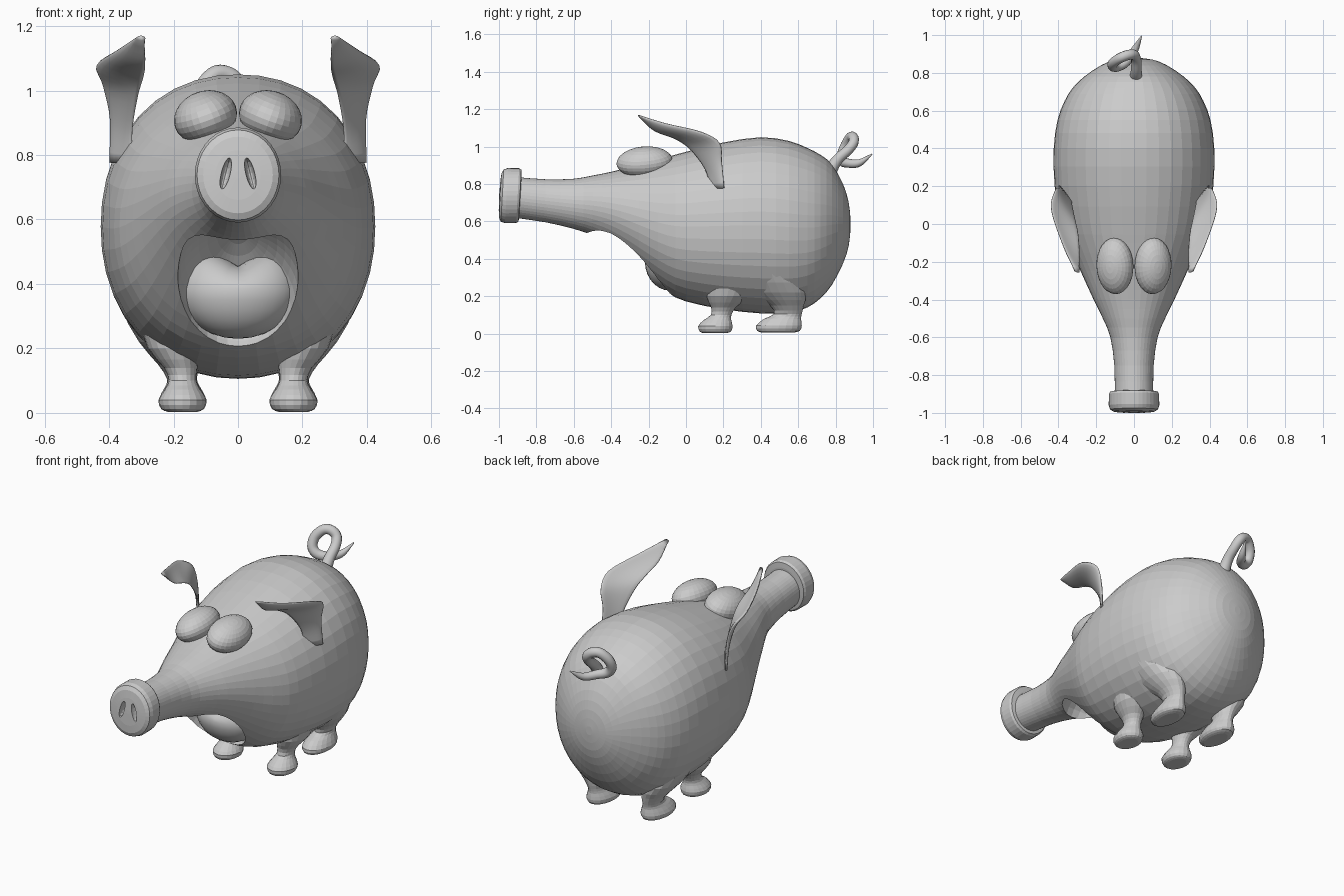
import bpy, bmesh, math
from mathutils import Vector, Matrix

if "Cube" in bpy.data.objects:
    bpy.data.objects.remove(bpy.data.objects["Cube"])


def finish(name, bm, mirror=False, smooth=False):
    bmesh.ops.recalc_face_normals(bm, faces=bm.faces)
    me = bpy.data.meshes.new(name)
    bm.to_mesh(me)
    bm.free()
    ob = bpy.data.objects.new(name, me)
    bpy.context.collection.objects.link(ob)
    if smooth:
        for p in me.polygons:
            p.use_smooth = True
    if mirror:
        ob.modifiers.new("mirror", 'MIRROR')
    return ob


def loft(name, rings, **kw):
    bm = bmesh.new()
    loops = [[bm.verts.new(p) for p in r] for r in rings]
    n = len(loops[0])
    for a, b in zip(loops, loops[1:]):
        for i in range(n):
            j = (i + 1) % n
            bm.faces.new((a[i], a[j], b[j], b[i]))
    bm.faces.new(loops[0])
    bm.faces.new(loops[-1])
    return finish(name, bm, **kw)


def spline(rows, steps):
    """Catmull-Rom through rows of numbers."""
    pts = [Vector(r) for r in rows]
    pts = [2 * pts[0] - pts[1]] + pts + [2 * pts[-1] - pts[-2]]
    out = []
    for p0, p1, p2, p3 in zip(pts, pts[1:], pts[2:], pts[3:]):
        for k in range(steps):
            t = k / steps
            out.append(0.5 * (2 * p1 + (p2 - p0) * t + (2 * p0 - 5 * p1 + 4 * p2 - p3) * t * t
                              + (3 * p1 - p0 - 3 * p2 + p3) * t ** 3))
    return out + [pts[-2]]


def ellipse(c, u, v, n, power=2.0):
    """Ellipse, or a fuller superellipse when power is above 2."""
    c, u, v = Vector(c), Vector(u), Vector(v)
    pts = []
    for i in range(n):
        a = 2 * math.pi * i / n
        s, t = math.cos(a), math.sin(a)
        k = (abs(s) ** power + abs(t) ** power) ** (-1 / power)
        pts.append(c + u * s * k + v * t * k)
    return pts


def ellipsoid(name, loc, radii, rot=None, shape=None, seg=28, **kw):
    bm = bmesh.new()
    bmesh.ops.create_uvsphere(bm, u_segments=seg, v_segments=seg // 2, radius=1)
    if shape:
        for v in bm.verts:
            shape(v.co)
    m = Matrix.Translation(loc) @ (rot or Matrix()) @ Matrix.Diagonal((*radii, 1))
    bm.transform(m)
    return finish(name, bm, **kw)


def cut(ob, cutter):
    m = ob.modifiers.new("cut", 'BOOLEAN')
    m.operation, m.solver, m.object = 'DIFFERENCE', 'EXACT', cutter
    cutter.hide_render = True
    cutter.display_type = 'WIRE'
    cutter.hide_set(True)


# Body and neck of the snout: (y, half width, top z, bottom z, cross-section power)
profile = [(-.92, .102, .838, .62, 2), (-.75, .104, .825, .595, 2), (-.6, .125, .828, .56, 2),
           (-.5, .165, .845, .525, 2), (-.4, .214, .865, .47, 2), (-.3, .26, .89, .39, 2),
           (-.2, .305, .918, .30, 2.05), (-.1, .35, .945, .22, 2.1), (0, .385, .972, .172, 2.12),
           (.2, .42, 1.022, .13, 2.15), (.4, .425, 1.05, .108, 2.15), (.55, .405, 1.03, .11, 2.15),
           (.65, .368, .992, .14, 2.15), (.72, .325, .955, .19, 2.1), (.78, .264, .905, .26, 2.05),
           (.84, .175, .80, .375, 2), (.87, .10, .70, .47, 2), (.88, .02, .61, .56, 2)]
body = loft("body", [ellipse((0, y, (t + b) / 2), (w, 0, 0), (0, 0, (t - b) / 2), 40, p)
                     for y, w, t, b, p in spline(profile, 2)])


# Open mouth, squarer toward the upper lip
def square_top(co):
    if co.y < 0:
        co.x *= 1 + .2 * co.y * co.y


tilt = Matrix.Rotation(math.radians(-38.3), 4, 'X')
cut(body, ellipsoid("mouth_cutter", (0, -.285, .40), (.19, .285, .2), tilt, square_top, seg=36))


# Tongue with a groove along its top, filling most of the mouth
def groove(co):
    if co.z > 0:
        co.z *= 1 - .55 * max(0, 1 - abs(co.x) / .7)
        co.y += .3 * co.z


ellipsoid("tongue", (0, -.085, .385), (.185, .135, .155), None, groove, smooth=True)

# Snout disc with slit nostrils
disc = [(-.885, .10), (-.888, .126), (-.90, .133), (-.96, .134), (-.982, .127),
        (-.993, .108), (-.997, .07), (-.999, .01)]
snout = loft("snout_disc", [ellipse((0, y, .738), (r, 0, 0), (0, .06 * r, r * 1.1), 36)
                            for y, r in disc])
cut(snout, ellipsoid("nostril_cutter", (.038, -1.0, .743), (.014, .04, .05),
                     Matrix.Rotation(math.radians(-14), 4, 'Y'), seg=16, mirror=True))

# Eyes
ellipsoid("eyes", (.101, -.222, .918), (.1, .15, .08),
          Matrix.Rotation(math.radians(20), 4, 'Y') @ Matrix.Rotation(math.radians(5), 4, 'X'),
          mirror=True)

# Ears: cupped leaves between an inner front edge and an outer back edge
edges = [(.33, .13, .78, .395, .205, .78), (.328, .10, .88, .392, .192, .92),
         (.31, .02, .985, .415, .18, 1.02), (.294, -.06, 1.04, .437, .08, 1.08),
         (.288, -.17, 1.083, .375, -.11, 1.125), (.295, -.25, 1.155, .305, -.255, 1.17)]
rings = []
side = Vector((1, .3, -.2)).normalized()
for e in spline(edges, 4):
    a, b = Vector(e[:3]), Vector(e[3:])
    w = (b - a).length
    ring = []
    for i in range(16):
        t = 2 * math.pi * i / 16
        s = .5 - .5 * math.cos(t)
        ring.append(a.lerp(b, s) + side * (.1 * w * 4 * s * (1 - s) + .014 * math.sin(t)))
    rings.append(ring)
loft("ears", rings, mirror=True, smooth=True)

# Legs: (x, y, z, half width, half depth), toes toward the front
front = [(.172, .155, .003, .045, .065), (.172, .157, .012, .066, .084), (.172, .157, .04, .075, .092),
         (.172, .168, .072, .056, .074), (.172, .188, .1, .043, .055), (.178, .2, .14, .052, .066),
         (.2, .22, .2, .08, .11), (.22, .24, .3, .09, .12)]
hind = [(.172, .49, .005, .045, .085), (.172, .495, .015, .066, .114), (.172, .497, .042, .074, .122),
        (.172, .515, .078, .056, .1), (.174, .545, .105, .046, .074), (.184, .54, .15, .064, .09),
        (.215, .50, .22, .092, .14), (.255, .455, .33, .11, .125), (.3, .42, .42, .07, .06)]
for name, rows in (("front_legs", front), ("hind_legs", hind)):
    loft(name, [ellipse((x, y, z), (w, 0, 0), (0, d, 0), 20)
                for x, y, z, w, d in spline(rows, 2)], mirror=True)

# Curly tail: (x, y, z, thickness)
tail = [(.01, .765, .86, .036), (.012, .81, .93, .029), (.012, .865, .98, .027),
        (0, .895, 1.02, .027), (-.03, .895, 1.048, .027), (-.07, .88, 1.05, .027),
        (-.108, .855, 1.01, .027), (-.112, .835, .96, .027), (-.085, .835, .925, .027),
        (-.04, .86, .912, .025), (.005, .925, .912, .02), (.04, .995, .96, .003)]
path = spline(tail, 5)
rings, up = [], Vector((1, 0, 0))
for i, p in enumerate(path):
    d = (path[min(i + 1, len(path) - 1)] - path[max(i - 1, 0)]).to_3d().normalized()
    up = (up - d * up.dot(d)).normalized()
    rings.append(ellipse(p.to_3d(), up * p[3], d.cross(up) * p[3], 12))
loft("tail", rings, smooth=True)
